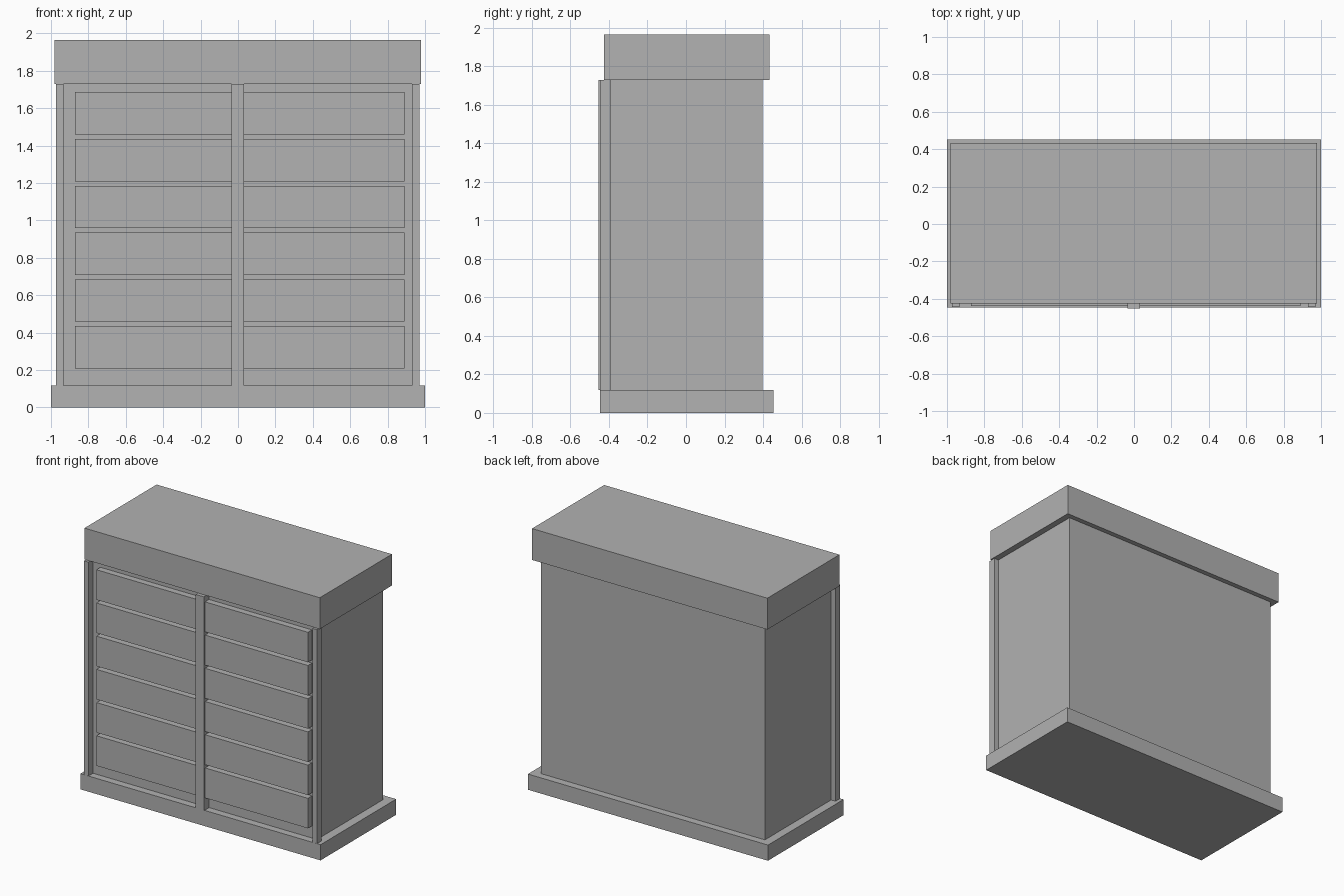
import bpy
import bmesh
from mathutils import Matrix, Vector

default = bpy.data.objects.get("Cube")
if default:
    bpy.data.objects.remove(default, do_unlink=True)

GREY = (0.445, 0.445, 0.445, 1.0)
grey = bpy.data.materials.new("plain_grey")
grey.use_nodes = True
grey.diffuse_color = GREY
bsdf = next(n for n in grey.node_tree.nodes if n.type == "BSDF_PRINCIPLED")
bsdf.inputs["Base Color"].default_value = GREY


def box(name, x, y, z):
    """Add a flat-faced box from its (low, high) extent on each axis."""
    spans = (x, y, z)
    centre = Vector([(lo + hi) / 2 for lo, hi in spans])
    size = Vector([hi - lo for lo, hi in spans])
    bm = bmesh.new()
    bmesh.ops.create_cube(bm, size=1, matrix=Matrix.LocRotScale(None, None, size))
    mesh = bpy.data.meshes.new(name)
    bm.to_mesh(mesh)
    bm.free()
    mesh.materials.append(grey)
    obj = bpy.data.objects.new(name, mesh)
    obj.location = centre
    bpy.context.collection.objects.link(obj)
    return obj


BASE_TOP, TOP_BOTTOM = 0.118, 1.728
BODY_FRONT = -0.391
upright = (BASE_TOP, TOP_BOTTOM)

# Plinth, carcass and thick top
box("base", (-1, 1), (-0.446, 0.453), (0, BASE_TOP))
box("cabinet_body", (-0.935, 0.932), (BODY_FRONT, 0.396), upright)
box("top_slab", (-0.981, 0.979), (-0.425, 0.433), (TOP_BOTTOM, 1.964))

# Front corner posts and centre divider
box("right_post", (-0.972, -0.934), (-0.445, BODY_FRONT), upright)
box("left_post", (0.931, 0.97), (-0.445, BODY_FRONT), upright)
box("centre_divider", (-0.035, 0.033), (-0.453, BODY_FRONT), upright)

# Two columns of drawer fronts, meeting behind the divider
ROWS, PITCH, HEIGHT = 6, 0.25, 0.226
for side, span in (("right", (-0.872, 0)), ("left", (0, 0.89))):
    for row in range(ROWS):
        z = 0.209 + row * PITCH
        box(f"{side}_drawer_{row + 1}", span, (-0.439, BODY_FRONT), (z, z + HEIGHT))
